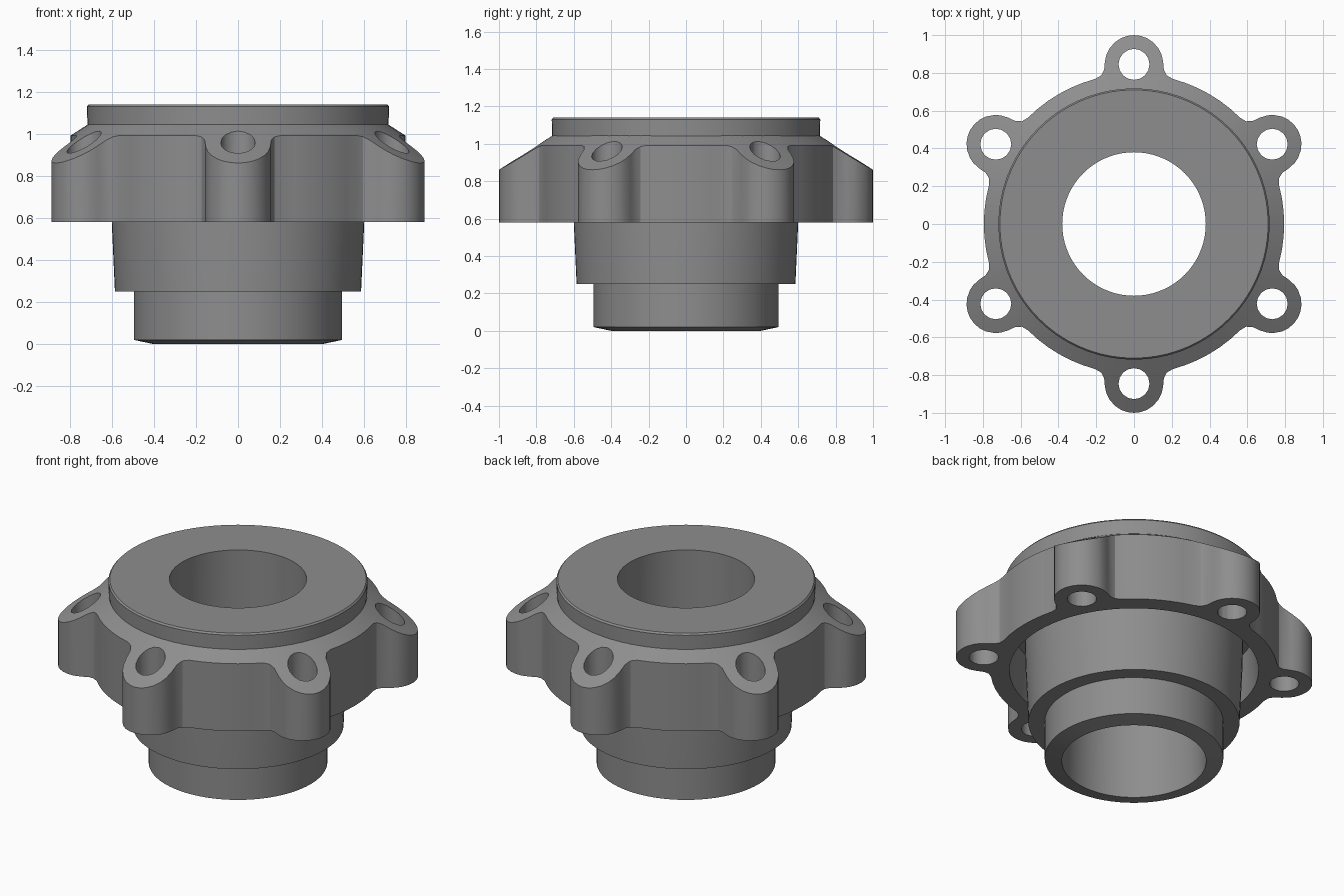
import bpy, bmesh
from math import sin, cos, radians, sqrt

LUGS = 6
LUG_CENTRE, LUG_RADIUS, HOLE_RADIUS = 0.845, 0.155, 0.082
FLANGE_BASE = 0.58

cube = bpy.data.objects.get("Cube")
if cube:
    bpy.data.objects.remove(cube, do_unlink=True)

grey = bpy.data.materials.new("metal grey")
grey.use_nodes = True
colour = (0.27, 0.27, 0.27, 1)
grey.diffuse_color = colour
grey.node_tree.nodes["Principled BSDF"].inputs["Base Color"].default_value = colour


def slope(r):
    """Height of the conical flange top at radius r."""
    return 1.04 - 0.64 * (r - 0.72)


def outline(a):
    """Flange radius at a degrees from the nearest lug axis."""
    a = abs(a)
    if a <= 10.2:
        s = LUG_CENTRE * sin(radians(a))
        return LUG_CENTRE * cos(radians(a)) + sqrt(LUG_RADIUS ** 2 - s * s)
    return {11: 0.83, 12.5: 0.805}.get(a, 0.795)


def make_object(name, bm):
    bmesh.ops.recalc_face_normals(bm, faces=bm.faces)
    mesh = bpy.data.meshes.new(name)
    bm.to_mesh(mesh)
    bm.free()
    mesh.materials.append(grey)
    ob = bpy.data.objects.new(name, mesh)
    bpy.context.collection.objects.link(ob)
    return ob


def closed_rings(name, rings):
    """Join rings of points into a closed tube-like solid."""
    bm = bmesh.new()
    rows = [[bm.verts.new(p) for p in ring] for ring in rings]
    count = len(rows[0])
    for i, row in enumerate(rows):
        nxt = rows[(i + 1) % len(rows)]
        for j in range(count):
            k = (j + 1) % count
            bm.faces.new((row[j], row[k], nxt[k], nxt[j]))
    return make_object(name, bm)


def circle(r, z, angles):
    return [(r * cos(radians(a)), r * sin(radians(a)), z) for a in angles]


def smooth(ob):
    bpy.ops.object.select_all(action='DESELECT')
    ob.select_set(True)
    bpy.context.view_layer.objects.active = ob
    bpy.ops.object.shade_smooth_by_angle(angle=radians(28))


# Stepped central sleeve with its bore and upper collar
even = [a * 5 for a in range(72)]
profile = [(0.38, 1.14), (0.71, 1.14), (0.718, 1.13), (0.715, 1.02), (0.61, 1.0),
           (0.6, 0.58), (0.585, 0.25), (0.495, 0.25), (0.495, 0.02), (0.4, 0)]
sleeve = closed_rings("stepped_sleeve", [circle(r, z, even) for r, z in profile])

# Six-lugged flange, hollow underneath
half = [2, 4, 6, 8, 9.2, 10.2, 11, 12.5, 15, 20, 25]
offsets = [-a for a in reversed(half)] + [0] + half + [30]
pairs = [(30 + 60 * n + a, outline(a)) for n in range(LUGS) for a in offsets]
angles = [a for a, r in pairs]
rim = [(r * cos(radians(a)), r * sin(radians(a)), r) for a, r in pairs]
flange = closed_rings("lugged_flange", [
    circle(0.65, slope(0.65), angles),
    [(x, y, slope(r)) for x, y, r in rim],
    [(x, y, FLANGE_BASE) for x, y, r in rim],
    circle(0.69, FLANGE_BASE, angles),
    circle(0.67, 0.85, angles),
    circle(0.55, 0.85, angles)])

# Bolt holes through the lugs
bm = bmesh.new()
for n in range(LUGS):
    a = radians(30 + 60 * n)
    made = bmesh.ops.create_cone(bm, cap_ends=True, segments=16, radius1=HOLE_RADIUS,
                                 radius2=HOLE_RADIUS, depth=1)
    bmesh.ops.translate(bm, verts=made["verts"],
                        vec=(LUG_CENTRE * cos(a), LUG_CENTRE * sin(a), 0.8))
cutter = make_object("bolt_hole_cutter", bm)
cutter.hide_render = True
cutter.hide_set(True)
cutter.display_type = 'WIRE'
holes = flange.modifiers.new("bolt holes", 'BOOLEAN')
holes.operation = 'DIFFERENCE'
holes.solver = 'EXACT'
holes.object = cutter

# Apply the holes, then drop the cutter
bpy.ops.object.select_all(action='DESELECT')
flange.select_set(True)
bpy.context.view_layer.objects.active = flange
bpy.ops.object.modifier_apply(modifier=holes.name)
bpy.data.objects.remove(cutter, do_unlink=True)

for part in (sleeve, flange):
    smooth(part)
